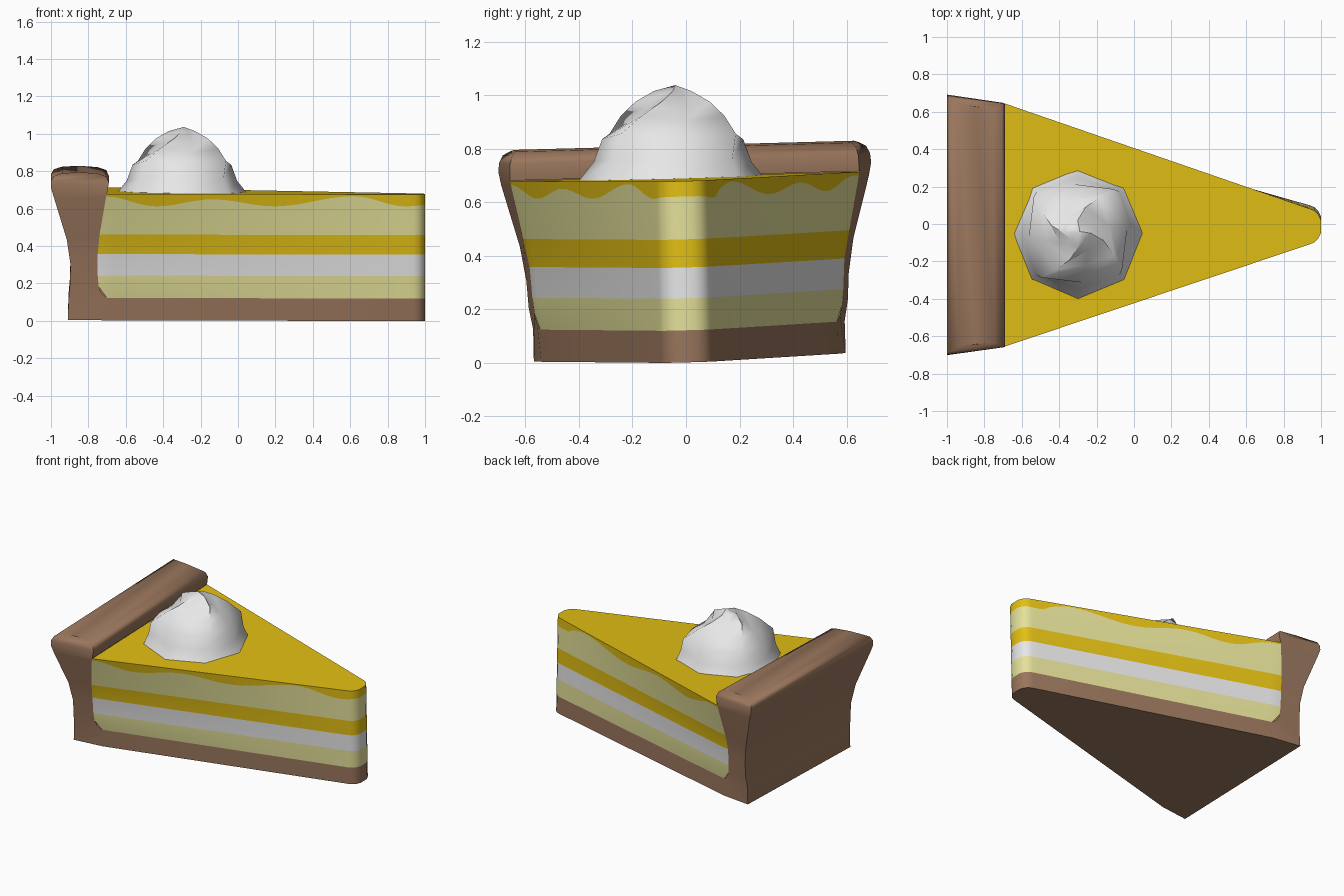
import bpy, bmesh, math

if "Cube" in bpy.data.objects:
    bpy.data.objects.remove(bpy.data.objects["Cube"])


def material(name, rgb):
    m = bpy.data.materials.new(name)
    m.diffuse_color = (*rgb, 1)
    m.use_nodes = True
    m.node_tree.nodes["Principled BSDF"].inputs["Base Color"].default_value = m.diffuse_color
    return m


BROWN = material("baked crust", (0.32, 0.18, 0.108))
CREAM = material("pale custard", (0.78, 0.75, 0.32))
YELLOW = material("lemon yellow", (0.76, 0.52, 0.007))
WHITE = material("white cream", (0.82, 0.82, 0.82))


def interp(table, v):
    if v <= table[0][0]:
        return table[0][1]
    for (a, p), (b, q) in zip(table, table[1:]):
        if v <= b:
            return p + (q - p) * (v - a) / (b - a)
    return table[-1][1]


# Half width at the wide end by height, and inner face of the crust wall by height
WIDTH = [(0, .56), (.12, .56), (.2, .575), (.36, .585), (.43, .6), (.68, .66),
         (.73, .665), (.77, .65), (.79, .62)]
INNER = [(.12, -.70), (.145, -.73), (.18, -.745), (.24, -.75), (.355, -.75),
         (.46, -.74), (.665, -.705), (.68, -.70)]
TIP = [(.94, .095), (.965, .085), (.985, .065), (1, .035)]
TOP = .678


def place(x, side, z):
    """Map a point of the side profile onto the wedge, with its slight tilt."""
    w = interp(WIDTH, z)
    if x > .94:
        hw = interp(TIP, x)
    else:
        hw = .095 + (w - .095) * (.94 - max(x, -.72)) / 1.66
        hw += max(0, -.72 - x) * .12
    y = .013 - .027 * z - .005 * (x + .7) + side * hw
    return (x, y, z + .027 * (y + .66) - .01 * (x + .7))


def finish(name, bm, mats, angle):
    bmesh.ops.recalc_face_normals(bm, faces=bm.faces)
    me = bpy.data.meshes.new(name)
    bm.to_mesh(me)
    bm.free()
    for m in mats:
        me.materials.append(m)
    ob = bpy.data.objects.new(name, me)
    bpy.context.collection.objects.link(ob)
    bpy.ops.object.select_all(action='DESELECT')
    ob.select_set(True)
    bpy.context.view_layer.objects.active = ob
    bpy.ops.object.shade_smooth_by_angle(angle=math.radians(angle))
    return ob


# Crust: one L-shaped loft, from the tip along the base and up the back wall
pairs = [((x, 0), (x, .12)) for x in (1, .985, .965, .94, .4, -.15, -.7)]
wall = [(-.91, 0, .145), (-.905, .12, .18), (-.898, .2, .24), (-.896, .3, .355),
        (-.915, .43, .46), (-.985, .66, .665), (-1, .71, .68)]
pairs += [((x, z), (interp(INNER, zi), zi)) for x, z, zi in wall]
pairs += [((-1, .745), (-.69, .74)), ((-.985, .772), (-.705, .772)),
          ((-.94, .787), (-.75, .787)), ((-.85, .793), (-.85, .793))]
bm = bmesh.new()
rings = []
for a, b in pairs:
    rings.append([bm.verts.new(place(x, s, z))
                  for (x, z), s in ((a, -1), (b, -1), (b, 1), (a, 1))])
for i, (r, q) in enumerate(zip(rings, rings[1:])):
    for k in range(4):
        if k == 1 and pairs[i + 1][1][1] <= .68:
            continue                      # hidden under the filling
        bm.faces.new((r[k], r[(k + 1) % 4], q[(k + 1) % 4], q[k]))
bm.faces.new(rings[0])
bmesh.ops.remove_doubles(bm, verts=bm.verts, dist=1e-5)
finish("crust", bm, [BROWN], 50)

# Filling: banded sides with a wavy glaze edge and a flat glaze top
WAVE = [(-.7, .665), (-.43, .612), (-.13, .65), (.2, .613), (.62, .668),
        (.9, .613), (1, .62)]


def wave(x):
    for (a, p), (b, q) in zip(WAVE, WAVE[1:]):
        if x <= b:
            t = max(0, (x - a) / (b - a))
            return p + (q - p) * (1 - math.cos(math.pi * t)) / 2
    return WAVE[-1][1]


N = 40
cols = [i / N for i in range(N + 1)]
levels = [.12, .18, .24, .355, .46, None, TOP]
row_mat = [0, 0, 1, 2, 0, 2]
bm = bmesh.new()


def column(t, side):
    out = []
    for lv in levels:
        z = lv
        if lv is None:
            z = wave(-.7 + 1.64 * t - (.06 if side > 0 and t < .95 else 0))
        start = interp(INNER, z)
        out.append(bm.verts.new(place(start + (.94 - start) * t, side, z)))
    return out


def tip_column(x, side):
    return [bm.verts.new(place(x, side, wave(x) if z is None else z)) for z in levels]


front = [column(t, -1) for t in cols] + [tip_column(x, -1) for x in (.965, .985, 1)]
back = [column(t, 1) for t in cols] + [tip_column(x, 1) for x in (.965, .985, 1)]
path = front + back[::-1]
for a, b in zip(path, path[1:]):
    for r, m in enumerate(row_mat):
        bm.faces.new((a[r], b[r], b[r + 1], a[r + 1])).material_index = m
for i in range(len(front) - 1):
    bm.faces.new((front[i][-1], front[i + 1][-1], back[i + 1][-1],
                  back[i][-1])).material_index = 2
finish("filling", bm, [CREAM, WHITE, YELLOW], 50)

# Whipped cream: eight-sided twisted dollop with soft lobes
bm = bmesh.new()
dollop = [(.35, .68, 0, 0), (.305, .755, .01, 0), (.285, .845, .02, .1),
          (.2, .91, .025, .25), (.125, .965, .02, .5), (.06, 1.01, .01, .8)]
rings = []
for r, z, lobe, twist in dollop:
    ring = []
    for k in range(8):
        a = k * math.pi / 4 + twist
        s = 1 if k % 2 else -1
        ring.append(bm.verts.new((-.30 + (r + s * lobe) * math.cos(a),
                                  -.05 + (r + s * lobe) * math.sin(a),
                                  z + s * lobe * .5)))
    rings.append(ring)
for a, b in zip(rings, rings[1:]):
    for k in range(8):
        bm.faces.new((a[k], a[(k + 1) % 8], b[(k + 1) % 8], b[k]))
peak = bm.verts.new((-.29, -.04, 1.037))
for k in range(8):
    bm.faces.new((rings[-1][k], rings[-1][(k + 1) % 8], peak))
finish("whipped_cream", bm, [WHITE], 60)
